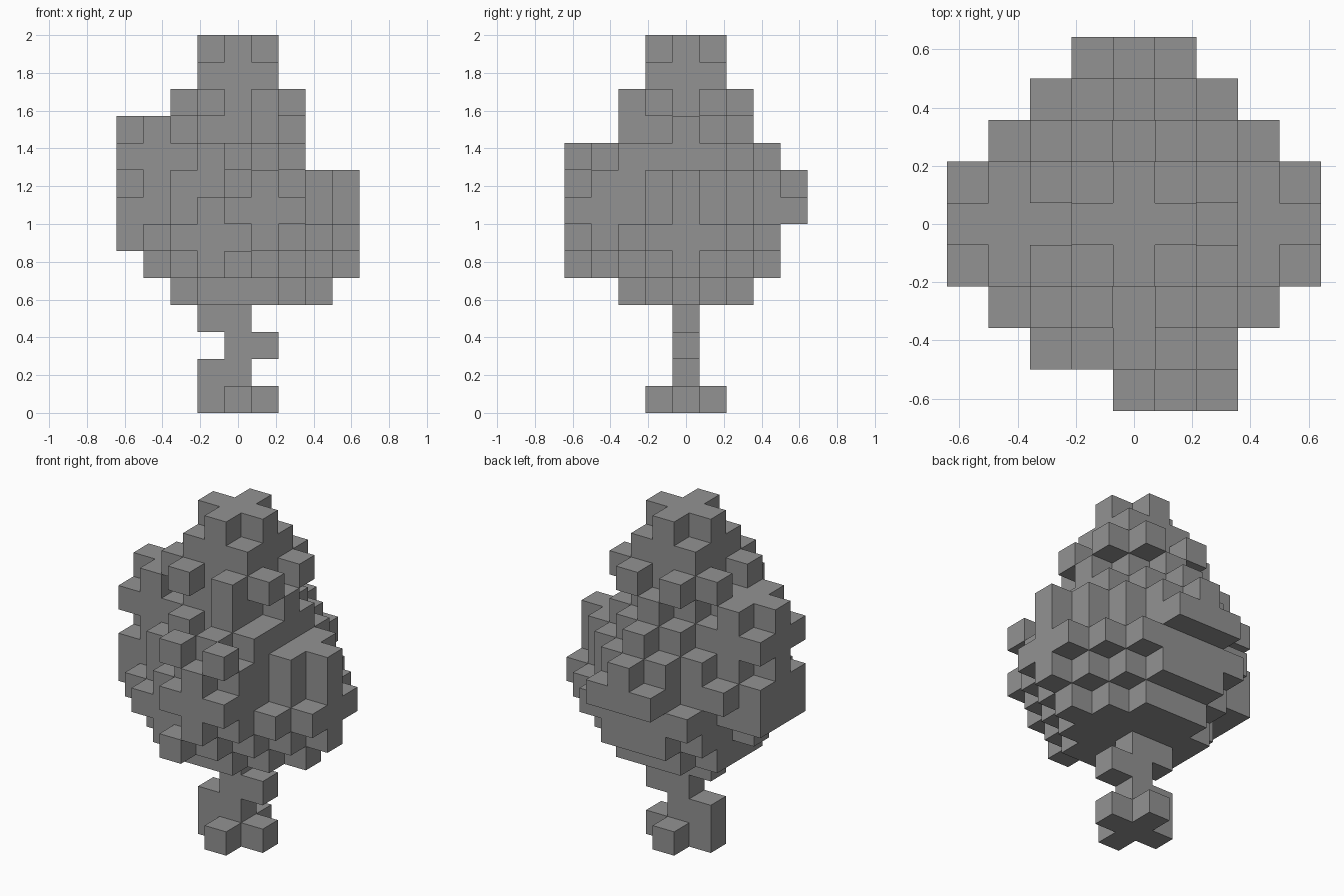
import bpy
import bmesh
from mathutils import Vector

cube = bpy.data.objects.get("Cube")
if cube:
    bpy.data.objects.remove(cube, do_unlink=True)

U = 1 / 7  # edge of one block

grey = bpy.data.materials.new("plain_grey")
grey.use_nodes = True
colour = (0.29, 0.29, 0.29, 1)
grey.diffuse_color = colour
grey.node_tree.nodes["Principled BSDF"].inputs["Base Color"].default_value = colour


# Flat shapes made of blocks
def plus(x, y):
    return {(x, y), (x + 1, y), (x - 1, y), (x, y + 1), (x, y - 1)}


def rect(x0, x1, y0, y1):
    return {(x, y) for x in range(x0, x1 + 1) for y in range(y0, y1 + 1)}


def disc(limit):
    return {(x, y) for x, y in rect(-4, 4, -4, 4)
            if (abs(x) + .5) ** 2 + (abs(y) + .5) ** 2 <= limit}


def build(name, layers):
    """Join blocks into one shell, keeping only the exposed faces."""
    cells = {(x, y, z) for z, flat in layers.items() for x, y in flat}
    bm = bmesh.new()
    for cell in cells:
        centre = Vector(cell) + Vector((0, 0, .5))
        for axis in range(3):
            for sign in (-1, 1):
                n = Vector((0, 0, 0))
                n[axis] = sign
                if tuple(int(c + d) for c, d in zip(cell, n)) in cells:
                    continue
                a = Vector((0, 0, 0))
                a[(axis + 1) % 3] = .5
                b = n.cross(a)
                mid = centre + n * .5
                ring = (mid - a - b, mid + a - b, mid + a + b, mid - a + b)
                bm.faces.new([bm.verts.new(p * U) for p in ring])
    bmesh.ops.remove_doubles(bm, verts=bm.verts, dist=.001)
    mesh = bpy.data.meshes.new(name)
    bm.to_mesh(mesh)
    bm.free()
    mesh.materials.append(grey)
    obj = bpy.data.objects.new(name, mesh)
    bpy.context.collection.objects.link(obj)


# Trunk with spread roots and short side stubs
build("trunk", {
    0: plus(0, 0),
    1: rect(-1, 0, 0, 0),
    2: rect(0, 1, 0, 0),
    3: rect(-1, 0, 0, 0),
})

# Canopy, from the underside to the crown
build("canopy", {
    4: disc(9) | plus(2, 0),
    5: disc(13) | plus(3, 0) | rect(-1, 1, -3, 3) | {(0, -4)},
    6: disc(15) | rect(2, 4, -1, 1) | rect(-4, -2, -1, 1) | plus(1, -3)
       | {(3, -2), (3, 2), (-3, -2), (-2, -3), (2, 3), (-2, 3)},
    7: disc(15) | plus(3, 0) | rect(-4, -2, -1, 1) | rect(0, 2, -4, -2)
       | rect(-1, 1, 3, 4) | {(-3, 2)},
    8: disc(13) | plus(3, 0) | plus(-3, 0) | plus(1, -3) | plus(0, 3),
    9: disc(9) - {(0, -2)} | rect(-4, -2, -1, 1)
       | {(2, -2), (1, -3), (0, -4), (2, -4), (0, 3)},
    10: rect(-1, 1, -1, 1) | plus(1, 0) | plus(-3, 0) | {(1, -2), (0, 2)},
    11: plus(1, 1) | plus(-1, 1) | plus(1, -1) | plus(-1, -1),
    12: rect(-1, 1, -1, 1),
    13: plus(0, 0),
})
